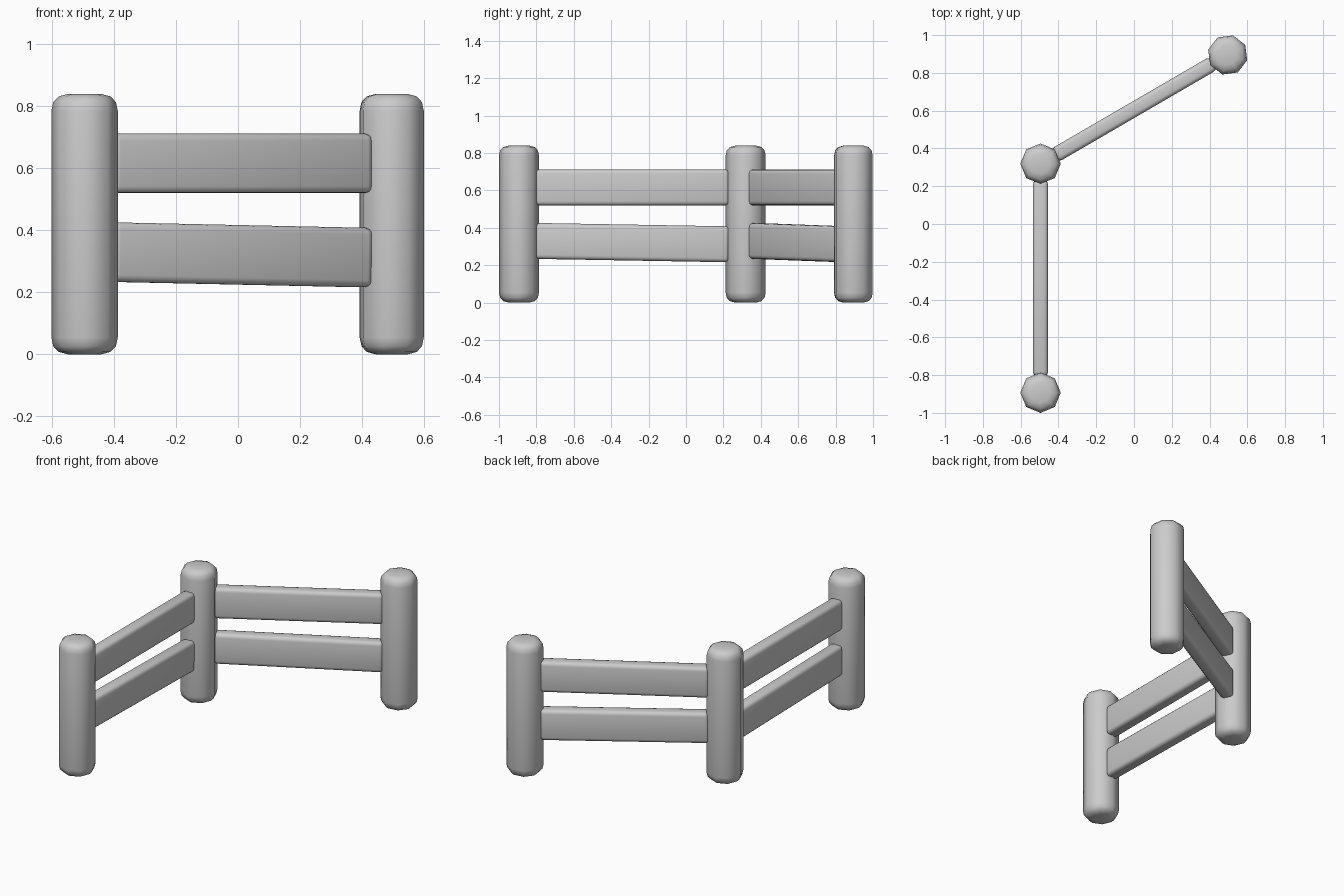
import bpy, bmesh, math
from mathutils import Vector, Matrix

if "Cube" in bpy.data.objects:
    bpy.data.objects.remove(bpy.data.objects["Cube"])

HEIGHT = 0.84
POSTS = [Vector((-0.495, -0.893, 0)), Vector((-0.495, 0.319, 0)), Vector((0.496, 0.895, 0))]


def finish(bm, name, angle):
    bmesh.ops.recalc_face_normals(bm, faces=bm.faces)
    mesh = bpy.data.meshes.new(name)
    bm.to_mesh(mesh)
    bm.free()
    ob = bpy.data.objects.new(name, mesh)
    bpy.context.collection.objects.link(ob)
    bpy.ops.object.select_all(action='DESELECT')
    ob.select_set(True)
    bpy.context.view_layer.objects.active = ob
    bpy.ops.object.shade_smooth_by_angle(angle=math.radians(angle))
    return ob


# Eight-sided post with rounded ends
def post(name, loc, turn):
    end = [(0.054, 0.0), (0.084, 0.008), (0.101, 0.026), (0.107, 0.054)]
    profile = end + [(r, HEIGHT - z) for r, z in reversed(end)]
    bm = bmesh.new()
    rings = []
    for r, z in profile:
        rings.append([bm.verts.new((r * math.cos(turn + i * math.pi / 4),
                                    r * math.sin(turn + i * math.pi / 4), z)) for i in range(8)])
    for a, b in zip(rings, rings[1:]):
        for i in range(8):
            j = (i + 1) % 8
            bm.faces.new((a[i], a[j], b[j], b[i]))
    bm.faces.new(rings[0][::-1])
    bm.faces.new(rings[-1])
    finish(bm, name, 60).location = loc


# Flat plank with softened edges, spanning two points
def rail(name, a, b):
    d = b - a
    bm = bmesh.new()
    bmesh.ops.create_cube(bm, size=1, matrix=Matrix.Diagonal((d.length, 0.08, 0.192, 1)))
    bmesh.ops.bevel(bm, geom=bm.edges[:], offset=0.022, segments=3, profile=0.5, affect='EDGES')
    ob = finish(bm, name, 60)
    ob.location = (a + b) / 2
    ob.rotation_euler = (0, -math.atan2(d.z, d.xy.length), math.atan2(d.y, d.x))


for i, (p, turn) in enumerate(zip(POSTS, (0, 0, math.radians(30)))):
    post(f"post_{i + 1}", p, turn)

# Level upper rail and slightly sagging lower rail in each bay
for i, (a, b) in enumerate(zip(POSTS, POSTS[1:])):
    gap = (b - a).normalized() * 0.089
    for part, z0, z1 in (("upper", 0.616, 0.616), ("lower", 0.330, 0.312)):
        rail(f"{part}_rail_{i + 1}", a + gap + Vector((0, 0, z0)), b - gap + Vector((0, 0, z1)))
